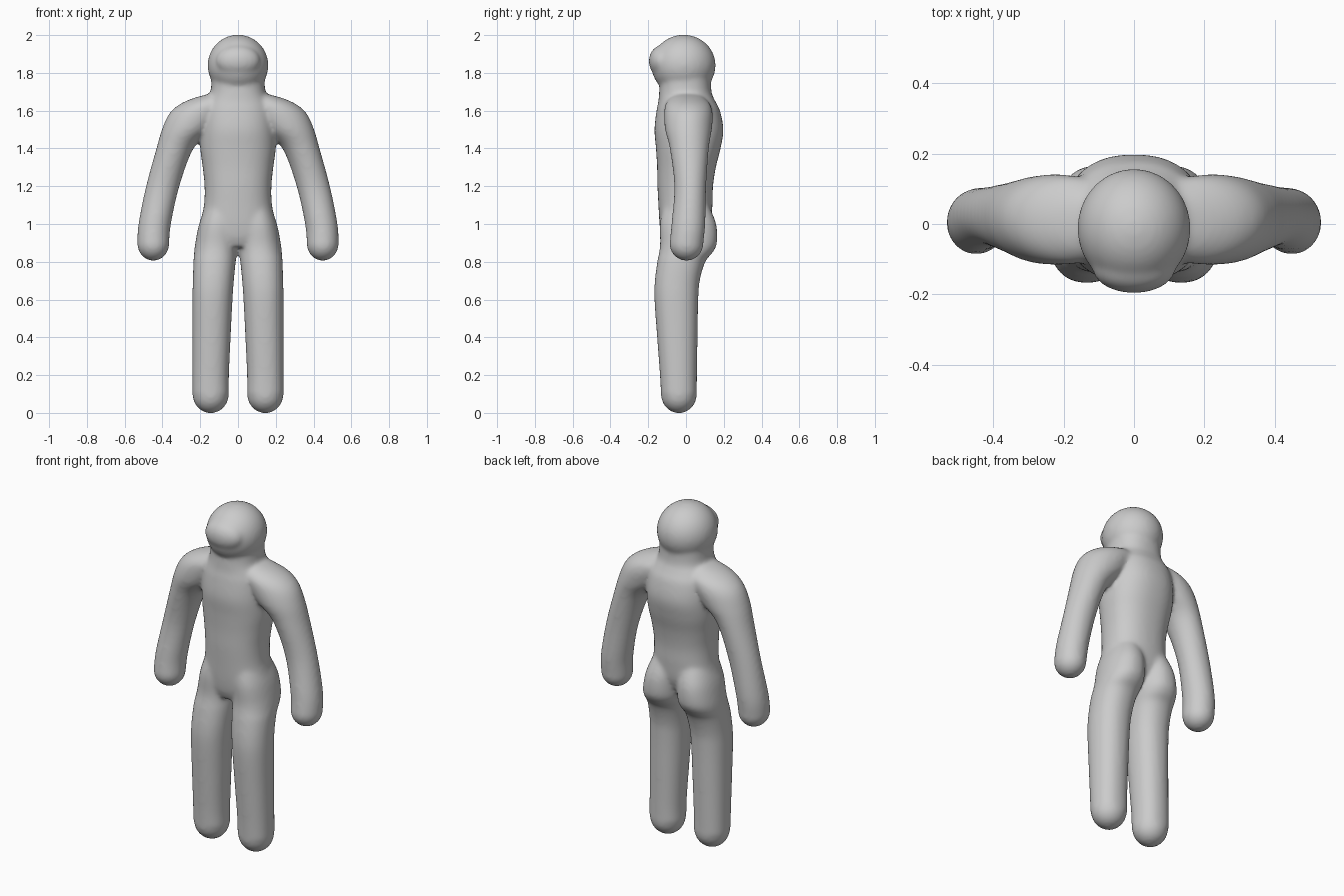
import bpy, bmesh, math
from mathutils import Matrix

if "Cube" in bpy.data.objects:
    bpy.data.objects.remove(bpy.data.objects["Cube"])

bm = bmesh.new()
SIDES = 48


def spline(a, b, c, d, t):
    # Catmull-Rom blend of one slice value
    return 0.5 * (2*b + (c - a)*t + (2*a - 5*b + 4*c - d)*t*t + (3*b - a - 3*c + d)*t**3)


def tube(slices, sign=1, power=2.0, steps=5):
    """Loft through horizontal slices (z, x0, x1, y0, y1), listed from top to bottom."""
    dense, n = [], len(slices)
    for i in range(n - 1):
        keys = [slices[max(0, min(n - 1, i + k))] for k in (-1, 0, 1, 2)]
        dense += [[spline(*v, s / steps) for v in zip(*keys)] for s in range(steps)]
    dense.append(slices[-1])
    rings = []
    for z, x0, x1, y0, y1 in dense:
        ring = []
        for k in range(SIDES):
            a = math.tau * k / SIDES
            c, s = math.cos(a), math.sin(a)
            cx = math.copysign(abs(c) ** (2 / power), c)
            sy = math.copysign(abs(s) ** (2 / power), s)
            x = (x0 + x1) / 2 + cx * (x1 - x0) / 2
            y = (y0 + y1) / 2 + sy * (y1 - y0) / 2
            ring.append(bm.verts.new((sign * x, y, z)))
        rings.append(ring)
    for r, q in zip(rings, rings[1:]):
        for k in range(SIDES):
            j = (k + 1) % SIDES
            bm.faces.new((r[k], q[k], q[j], r[j]))
    bm.faces.new(rings[0])
    bm.faces.new(rings[-1])


def ball(centre, radii):
    bmesh.ops.create_uvsphere(bm, u_segments=48, v_segments=24, radius=1,
                              matrix=Matrix.Translation(centre) @ Matrix.Diagonal((*radii, 1)))


# torso and neck: z, half width, front, back
torso = [(1.80, .140, -.135, .130), (1.70, .145, -.142, .135), (1.65, .170, -.146, .155),
         (1.60, .190, -.156, .180), (1.50, .200, -.167, .198), (1.40, .200, -.159, .183),
         (1.30, .187, -.153, .158), (1.20, .177, -.151, .143), (1.10, .180, -.146, .140),
         (1.00, .200, -.140, .130), (.93, .190, -.130, .100), (.88, .120, -.110, .060)]
tube([(z, -w, w, f, b) for z, w, f, b in torso], power=2.3)

# head and face bulge
ball((0, -.013, 1.84), (.161, .170, .162))
ball((0, -.125, 1.862), (.118, .072, .085))

arm = [(1.69, 0, .15, -.07, .08), (1.665, 0, .24, -.09, .10), (1.63, .02, .315, -.11, .13),
       (1.58, .06, .367, -.116, .141), (1.50, .13, .403, -.111, .137),
       (1.40, .235, .432, -.086, .121), (1.20, .310, .487, -.062, .107),
       (1.00, .355, .527, -.077, .102), (.895, .364, .533, -.087, .092)]
leg = [(1.10, 0, .17, -.12, .12), (1.00, 0, .206, -.138, .160), (.90, 0, .226, -.137, .164),
       (.85, .005, .232, -.142, .142), (.80, .012, .236, -.152, .102),
       (.70, .022, .239, -.165, .073), (.60, .029, .241, -.167, .065),
       (.40, .039, .241, -.153, .061), (.20, .048, .241, -.138, .058),
       (.10, .048, .241, -.133, .058)]

# arms with rounded hands, legs with rounded feet
for side in (-1, 1):
    tube(arm, side)
    ball((side * .4485, .0025, .895), (.0845, .0895, .09))
    tube(leg, side, power=2.2)
    ball((side * .1445, -.0375, .10), (.0965, .0955, .102))

bmesh.ops.recalc_face_normals(bm, faces=bm.faces)
mesh = bpy.data.meshes.new("figure_body")
bm.to_mesh(mesh)
bm.free()
body = bpy.data.objects.new("figure_body", mesh)
bpy.context.collection.objects.link(body)

# fuse the parts into one soft skin
fuse = body.modifiers.new("fuse", 'REMESH')
fuse.mode = 'VOXEL'
fuse.voxel_size = 0.01
fuse.use_smooth_shade = True
soften = body.modifiers.new("soften", 'SMOOTH')
soften.factor = 0.5
soften.iterations = 14
